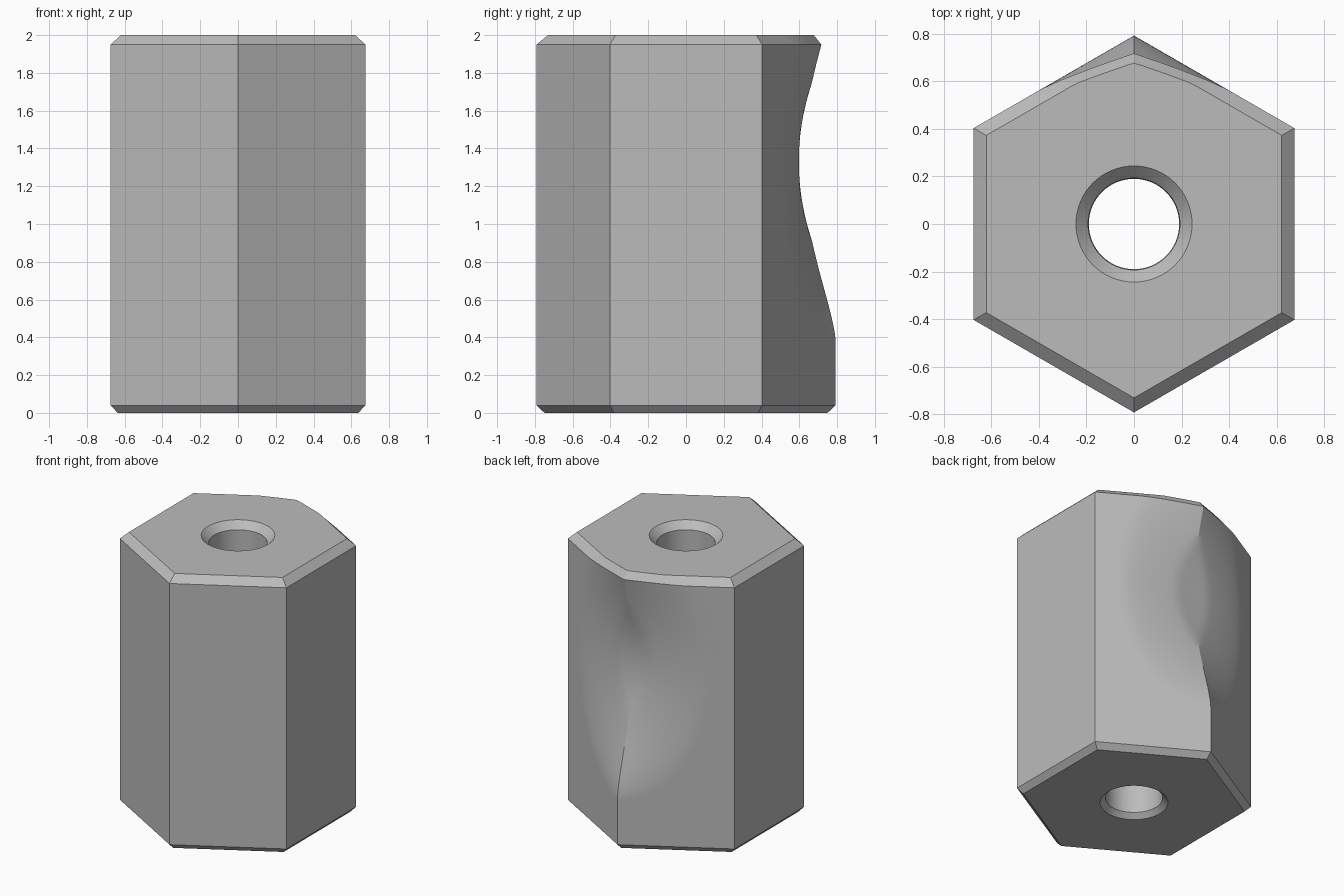
import bpy, bmesh, math

cube = bpy.data.objects.get("Cube")
if cube:
    bpy.data.objects.remove(cube, do_unlink=True)

HALF_W, APEX, SLOPE = 0.674, 0.792, 0.577
DENT_Z, DENT_H, DENT_W, DENT_D = 1.33, 0.95, 0.52, 0.173
TOP, TOP_EDGE, BOTTOM_EDGE = 2.0, 1.95, 0.04
COLS, ROWS = 32, 80

grey = bpy.data.materials.new("plain grey")
grey.use_nodes = True
grey.diffuse_color = (0.5, 0.5, 0.5, 1)
grey.node_tree.nodes["Principled BSDF"].inputs["Base Color"].default_value = grey.diffuse_color


def back_y(x, z):
    """Back faces with a scooped dent and a shallow hollow across the ridge."""
    y = APEX - SLOPE * abs(x)
    k = 1 - ((z - DENT_Z) / DENT_H) ** 2
    if k > 0:
        w = DENT_W * math.sqrt(k)
        y -= DENT_D * k ** 1.5 * max(0, 1 - abs(x) / w) ** 1.3
        y = min(y, 0.597 + 0.4 * (z - DENT_Z) ** 2)
    return y


def outline(z, inset=0.0):
    """Closed hexagonal loop at one height, optionally shrunk for a chamfer."""
    half = HALF_W - inset
    apex = APEX - inset / math.cos(math.radians(30))
    pts = []
    for i in range(COLS + 1):
        x = half * (1 - 2 * i / COLS)
        y = back_y(x, z)
        if inset:
            y = min(apex - SLOPE * abs(x), back_y(x, TOP_EDGE) - 0.04 if z > 1 else y)
        pts.append((x, y, z))
    corner = apex - SLOPE * half
    return pts + [(-half, -corner, z), (0, -apex, z), (half, -corner, z)]


def make_object(name, bm):
    bmesh.ops.recalc_face_normals(bm, faces=bm.faces[:])
    mesh = bpy.data.meshes.new(name)
    bm.to_mesh(mesh)
    bm.free()
    mesh.materials.append(grey)
    obj = bpy.data.objects.new(name, mesh)
    bpy.context.collection.objects.link(obj)
    return obj


def loft(name, loops):
    """Skin a stack of loops and cap both ends."""
    bm = bmesh.new()
    rings = [[bm.verts.new(p) for p in loop] for loop in loops]
    for a, b in zip(rings, rings[1:]):
        for i in range(len(a)):
            j = (i + 1) % len(a)
            bm.faces.new((a[i], a[j], b[j], b[i]))
    bm.faces.new(rings[0])
    bm.faces.new(rings[-1])
    return make_object(name, bm)


def circle(r, z, n=64):
    return [(r * math.cos(math.tau * i / n), r * math.sin(math.tau * i / n), z) for i in range(n)]


# Hexagonal body with chamfered ends
heights = [BOTTOM_EDGE + (TOP_EDGE - BOTTOM_EDGE) * i / ROWS for i in range(ROWS + 1)]
body = loft("hexagonal_body",
            [outline(0, 0.037)] + [outline(z) for z in heights] + [outline(TOP, 0.053)])

# Through hole, countersunk at both ends
drill = loft("hole_cutter", [circle(0.265, -0.04), circle(0.19, 0.035),
                             circle(0.193, TOP - 0.05), circle(0.285, TOP + 0.04)])
drill.hide_render = True

cut = body.modifiers.new("hole", 'BOOLEAN')
cut.operation = 'DIFFERENCE'
cut.solver = 'EXACT'
cut.object = drill
bpy.ops.object.select_all(action='DESELECT')
body.select_set(True)
bpy.context.view_layer.objects.active = body
bpy.ops.object.modifier_apply(modifier=cut.name)
bpy.data.objects.remove(drill, do_unlink=True)

bpy.ops.object.shade_smooth_by_angle(angle=math.radians(22))
